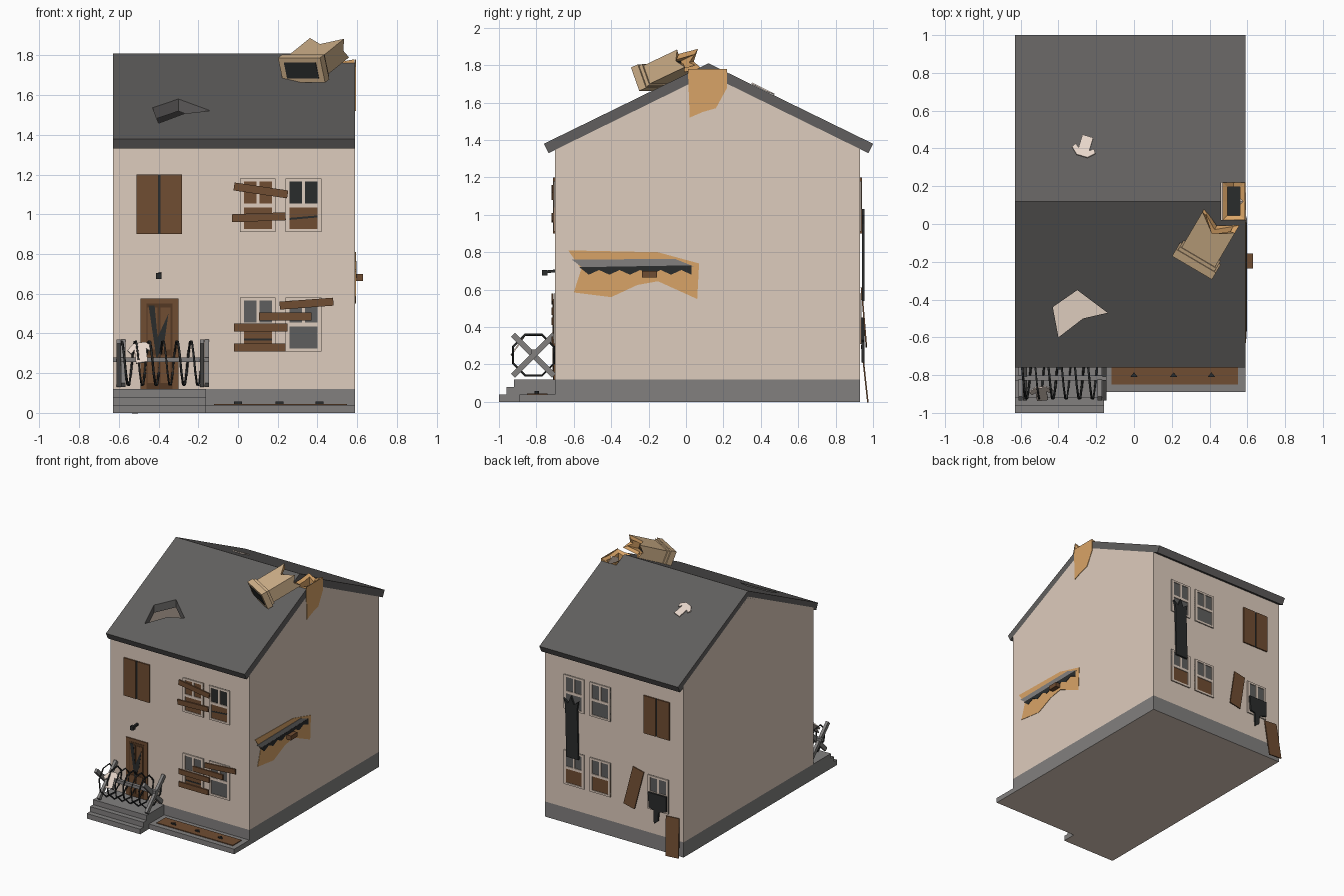
import bpy, bmesh, math
from mathutils import Vector as V

if "Cube" in bpy.data.objects:
    bpy.data.objects.remove(bpy.data.objects["Cube"])


def material(name, r, g, b):
    lin = [((c / 255 + 0.055) / 1.055) ** 2.4 for c in (r, g, b)] + [1]
    m = bpy.data.materials.new(name)
    m.use_nodes = True
    m.diffuse_color = lin
    m.node_tree.nodes["Principled BSDF"].inputs["Base Color"].default_value = lin
    return m


WALL = material("beige plaster", 222, 204, 189)
STONE = material("grey stone", 130, 128, 127)
ROOF = material("dark roof slate", 97, 95, 94)
WOOD = material("brown wood", 112, 77, 50)
DARKWOOD = material("dark brown wood", 84, 56, 35)
BRICK = material("orange brick", 217, 164, 103)
TAN = material("tan chimney", 208, 177, 138)
BLACK = material("black", 42, 44, 44)
GLASS = material("grey glass", 95, 95, 94)
CLOTH = material("pale cloth", 236, 219, 207)


def finish(name, bm, *mats):
    bmesh.ops.recalc_face_normals(bm, faces=bm.faces)
    me = bpy.data.meshes.new(name)
    bm.to_mesh(me)
    bm.free()
    for m in mats:
        me.materials.append(m)
    ob = bpy.data.objects.new(name, me)
    bpy.context.collection.objects.link(ob)
    return ob


def prism(name, pts, vec, *mats):
    """Polygon extruded along vec; a second material colours the underside."""
    bm = bmesh.new()
    face = bm.faces.new([bm.verts.new(p) for p in pts])
    ext = bmesh.ops.extrude_face_region(bm, geom=[face], use_keep_orig=True)
    bmesh.ops.translate(bm, vec=vec, verts=[g for g in ext["geom"] if isinstance(g, bmesh.types.BMVert)])
    bmesh.ops.recalc_face_normals(bm, faces=bm.faces)
    if len(mats) > 1:
        for f in bm.faces:
            f.material_index = int(f.normal.z < -0.9)
    return finish(name, bm, *mats)


def box(name, x0, x1, y0, y1, z0, z1, *mats):
    return prism(name, [(x0, y0, z0), (x1, y0, z0), (x1, y1, z0), (x0, y1, z0)], (0, 0, z1 - z0), *mats)


def board(name, a, b, width, thick, normal, mat):
    """Plank from a to b lying against a surface with the given normal."""
    a, b, n = V(a), V(b), V(normal).normalized()
    s = (b - a).cross(n).normalized() * width / 2
    return prism(name, [a - s, b - s, b + s, a + s], n * thick, mat)


def cut(target, cutter):
    mod = target.modifiers.new("cut", "BOOLEAN")
    mod.operation, mod.object, mod.solver = "DIFFERENCE", cutter, "EXACT"
    bpy.context.view_layer.objects.active = target
    bpy.ops.object.modifier_apply(modifier="cut")
    bpy.data.objects.remove(cutter)


X0, X1, FRONT, BACK, MID = -0.63, 0.59, -0.70, 0.93, 0.12


def wall_point(side, x, z, off=0.0):
    return (x, FRONT - off if side < 0 else BACK + off, z)


def plate(name, side, pts, mat, off=0.0, thick=0.006):
    return prism(name, [wall_point(side, x, z, off) for x, z in pts], (0, side * thick, 0), mat)


def panel(name, side, x0, x1, z0, z1, mat, off=0.0, thick=0.006):
    return plate(name, side, [(x0, z0), (x1, z0), (x1, z1), (x0, z1)], mat, off, thick)


# Hollow shell with plinth, steps and planting bed
box("plinth", X0, X1, FRONT, BACK, 0, 0.12, STONE, WALL)
box("floor", X0 + .03, X1 - .03, FRONT + .03, BACK - .03, 0.12, 0.125, WALL)
box("front_wall", X0, X1, FRONT, FRONT + .03, 0.12, 1.365, WALL)
box("back_wall", X0, X1, BACK - .03, BACK, 0.12, 1.365, WALL)
gable = [(FRONT, .12), (BACK, .12), (BACK, 1.365), (MID, 1.765), (FRONT, 1.365)]
for name, x in (("left_gable", X1 - .03), ("right_gable", X0)):
    prism(name, [(x, y, z) for y, z in gable], (.03, 0, 0), WALL)
for i in range(3):
    box(f"step_{i + 1}", X0, -.16, -1 + .04 * i, FRONT, .04 * i, .04 * (i + 1), STONE, WALL)
box("bed_edge", -.16, X1, -.89, FRONT, 0, .04, STONE, WALL)
box("bed_soil", -.12, .55, -.85, -.74, .04, .046, WOOD)
for x in (0, .21, .41):
    prism("bed_stump", [(x - .02, -.81, .045), (x + .02, -.81, .045), (x, -.785, .045)], (0, 0, .012), BLACK)

# Roof with a torn hole and a gap for the chimney
chevron = [(-.76, 1.38), (MID, 1.81), (1.0, 1.38), (.975, 1.33), (MID, 1.75), (-.735, 1.33)]
roof = prism("roof", [(X0, y, z) for y, z in chevron], (X1 - X0, 0, 0), ROOF)
hole = [(-.43, -.44), (-.30, -.35), (-.14, -.47), (-.27, -.50), (-.40, -.60)]
cut(roof, prism("hole_cutter", [(x, y, 1.2) for x, y in hole], (0, 0, .6)))
cut(roof, box("gap_cutter", .46, .7, .02, .22, 1.5, 2))


def tube(name, o, d, s, u, w, h, length, rim, jag, *mats):
    """Broken hollow shaft: outside, brick rim and black core."""
    square = [(-1, -1), (0, -1), (1, -1), (1, 0), (1, 1), (0, 1), (-1, 1), (-1, 0)]
    bm = bmesh.new()

    def ring(inset, ends):
        return [bm.verts.new(o + d * e + s * p * (w / 2 - inset) + u * q * (h / 2 - inset))
                for (p, q), e in zip(square, ends)]
    top = [length + j for j in jag]
    rings = [ring(0, [0] * 8), ring(0, top), ring(rim, [t - .015 for t in top]), ring(rim, [length - .09] * 8)]
    for k in range(3):
        for i in range(8):
            j = (i + 1) % 8
            f = bm.faces.new([rings[k][i], rings[k][j], rings[k + 1][j], rings[k + 1][i]])
            f.material_index = min(k, 1)
    bm.faces.new(rings[0])
    bm.faces.new(rings[3]).material_index = 2
    return finish(name, bm, *mats)


# Chimney stump and its scar on the gable
tube("chimney_stump", V((.528, .12, 1.5)), V((0, 0, 1)), V((1, 0, 0)), V((0, 1, 0)), .118, .2, .27, .025,
     [0, 0, .01, 0, .01, -.02, .01, 0], BRICK, BRICK, BLACK)
scar = [(.02, 1.52), (.01, 1.78), (.22, 1.78), (.22, 1.68), (.16, 1.57), (.09, 1.55)]
prism("chimney_scar", [(X1, y, z) for y, z in scar], (.004, 0, 0), BRICK)

# Toppled chimney lying on the front slope
d = V((.47, .80, .38)).normalized()
s = V((d.y, -d.x, 0)).normalized()
u = s.cross(d)
o = V((.32, -.21, 1.725))
tube("fallen_chimney", o + d * .03, d, s, u, .205, .105, .25, .025,
     [0, -.05, .02, -.02, .01, -.06, .02, -.03], TAN, BRICK, BLACK)


def slab(name, start, w, h, length, mat):
    c = o + d * start
    prism(name, [c + s * p * w / 2 + u * q * h / 2 for p, q in ((-1, -1), (1, -1), (1, 1), (-1, 1))], d * length, mat)


slab("fallen_chimney_cap", 0, .245, .135, .045, TAN)
slab("fallen_chimney_collar", .045, .225, .12, .02, TAN)
slab("fallen_chimney_opening", -.003, .185, .085, .006, BLACK)


# Windows and shutters
def window(name, side, x, z, top, bottom):
    """Two small panes above one wide pane inside plaster bars."""
    panel(name + "_upper_glass", side, x, x + .18, z + .13, z + .27, top, 0, .003)
    panel(name + "_lower_glass", side, x, x + .18, z, z + .13, bottom, 0, .003)
    for bx in (x, x + .16):
        panel(name + "_side_bar", side, bx, bx + .02, z, z + .27, WALL, 0, .009)
    for bz, t in ((z, .015), (z + .125, .02), (z + .255, .015)):
        panel(name + "_cross_bar", side, x, x + .18, bz, bz + t, WALL, 0, .009)
    panel(name + "_mullion", side, x + .082, x + .098, z + .13, z + .27, WALL, 0, .009)


window("front_upper_a", -1, .01, .91, WOOD, WOOD)
window("front_upper_b", -1, .24, .91, BLACK, WOOD)
window("front_lower_a", -1, .01, .31, GLASS, WOOD)
window("front_lower_b", -1, .24, .31, GLASS, GLASS)
for x in (.01, .24):
    window("back_upper", 1, x, .91, GLASS, GLASS)
    window("back_lower", 1, x, .31, GLASS, WOOD)
window("back_small", 1, -.5, .31, GLASS, GLASS)
for side in (-1, 1):
    panel("shutter_gap", side, -.41, -.385, .9, 1.2, BLACK, 0, .005)
    for x in (-.51, -.389):
        panel("shutter", side, x, x + .106, .9, 1.2, WOOD, 0, .01)

# Planks nailed over the front windows
for x0, z0, x1, z1 in ((-.02, 1.14, .25, 1.1), (-.03, .98, .24, .99), (.21, .54, .48, .56),
                       (.105, .485, .37, .485), (-.02, .43, .25, .43), (-.02, .33, .24, .33)):
    board("window_plank", wall_point(-1, x0, z0, .01), wall_point(-1, x1, z1, .01), .04, .01, (0, -1, 0), WOOD)
for x0, z0, x1, z1 in ((.24, .975, .41, .99), (.02, .37, .18, .37)):
    board("plank_crack", wall_point(-1, x0, z0, .003), wall_point(-1, x1, z1, .003), .01, .002, (0, -1, 0), BLACK)

# Loose planks, burnt curtain and torn cloth at the back
board("hanging_plank", (-.24, .935, .6), (-.175, .96, .3), .1, .008, (0, 1, .08), WOOD)
board("leaning_plank", (-.54, .935, .3), (-.56, .968, 0), .115, .008, (0, 1, .1), WOOD)
curtain = [(.28, .54), (.385, .54), (.395, .95), (.41, 1.0), (.37, .97), (.345, 1.03), (.32, .97), (.28, 1.0), (.29, .94)]
plate("burnt_curtain", 1, curtain, BLACK, .01, .015)
rag = [(-.49, .45), (-.33, .45), (-.34, .33), (-.38, .32), (-.385, .21), (-.42, .24), (-.425, .31), (-.49, .33)]
plate("torn_rag", 1, rag, BLACK, .009, .015)

# Front door and lamp
panel("door_frame", -1, -.49, -.30, .12, .575, WOOD, 0, .008)
panel("door_leaf", -1, -.46, -.33, .12, .55, DARKWOOD, .008, .002)
for x in (-.455, -.39):
    panel("door_panel", -1, x, x + .05, .15, .29, WOOD, .01, .003)
    panel("door_panel", -1, x, x + .05, .32, .53, WOOD, .01, .003)
plate("door_split", -1, [(-.45, .54), (-.42, .54), (-.405, .38), (-.35, .5), (-.37, .36), (-.41, .27), (-.425, .37)], BLACK, .013, .002)
board("lamp_arm", (-.4, FRONT, .7), (-.4, -.75, .695), .015, .015, (1, 0, 0), BLACK)
box("lamp_head", -.412, -.385, -.77, -.74, .675, .705, BLACK)


# Gash in the left wall
def side_plate(name, pts, mat, off, thick=.003):
    prism(name, [(X1 + off, y, z) for y, z in pts], (thick, 0, 0), mat)


side_plate("gash_brick", [(-.63, .81), (-.15, .80), (.07, .74), (.06, .55), (-.15, .645), (-.26, .625),
                          (-.40, .56), (-.60, .585), (-.56, .71)], BRICK, 0)
side_plate("gash_slab", [(-.61, .76), (-.06, .765), (.04, .725), (-.55, .715)], STONE, .003)
teeth = [(-.52 + .055 * i, .705 if i % 2 else .68) for i in range(11)]
side_plate("gash_shadow", [(-.57, .72), *teeth, (.03, .73)], BLACK, .004)
box("broken_beam", X1, .63, -.235, -.155, .665, .70, WOOD)

# Wire barricade on the porch
CY, CZ, R = -.815, .25, .118
for x in (-.6, -.18):
    for k in (-1, 1):
        board("cross_beam", (x + .012 * k, CY - .11, CZ - .11 * k), (x + .012 * k, CY + .11, CZ + .11 * k),
              .03, .022, (1, 0, 0), STONE)
box("barricade_rail", -.63, -.145, CY - .013, CY + .013, CZ + .005, CZ + .03, STONE)
curve = bpy.data.curves.new("wire_coil", "CURVE")
curve.dimensions, curve.bevel_depth, curve.bevel_resolution = "3D", .006, 0
line = curve.splines.new("POLY")
line.points.add(48)
for i, p in enumerate(line.points):
    a = math.tau * (i + .5) / 8
    p.co = (-.6 + .42 * i / 48, CY + R * math.cos(a), CZ + R * math.sin(a), 1)
curve.materials.append(BLACK)
bpy.context.collection.objects.link(bpy.data.objects.new("wire_coil", curve))

# Shirts blown onto the barricade and the back slope
outline = [(-.03, -.06), (.03, -.06), (.03, .02), (.05, 0), (.065, .025), (.03, .06), (-.03, .06), (-.065, .025), (-.05, 0), (-.03, .02)]


def shirt(name, c, right, up):
    r, t = V(right).normalized(), V(up).normalized()
    prism(name, [V(c) + r * p + t * q for p, q in outline], r.cross(t) * .008, CLOTH)


shirt("barricade_shirt", (-.49, -.895, .30), (1, .1, .15), (-.1, .55, .8))
shirt("roof_shirt", (-.26, .41, 1.67), (-1, .3, -.15), (-.3, -1, .49))
